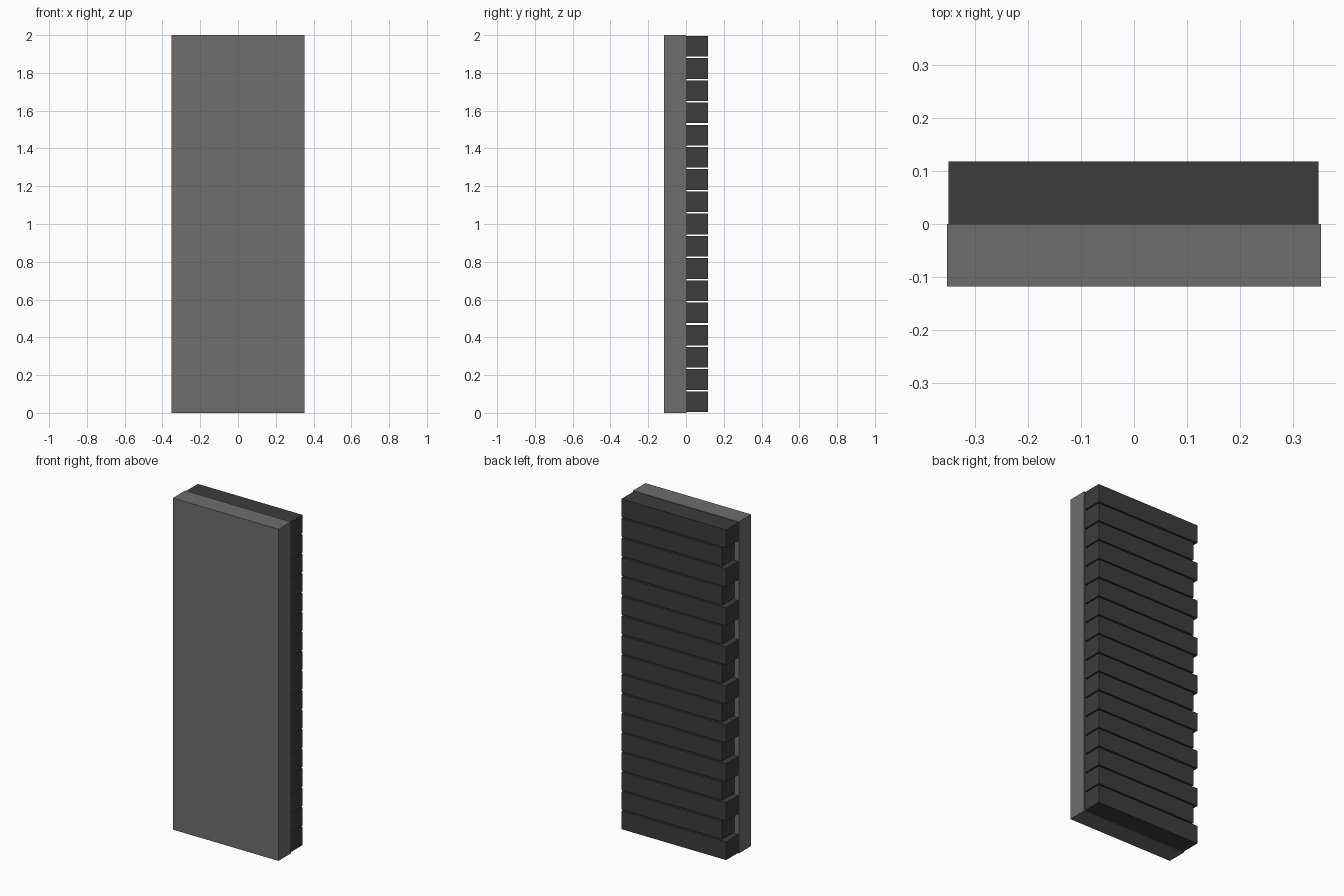
import bpy

if "Cube" in bpy.data.objects:
    bpy.data.objects.remove(bpy.data.objects["Cube"])


def material(name, color):
    m = bpy.data.materials.new(name)
    m.diffuse_color = (*color, 1.0)
    m.use_nodes = True
    m.node_tree.nodes["Principled BSDF"].inputs["Base Color"].default_value = m.diffuse_color
    return m


def box(name, lo, hi, mat):
    bpy.ops.mesh.primitive_cube_add(size=1, location=[(a + b) / 2 for a, b in zip(lo, hi)])
    ob = bpy.context.object
    ob.name = name
    ob.scale = [b - a for a, b in zip(lo, hi)]
    bpy.ops.object.transform_apply(location=False, rotation=False, scale=True)
    ob.data.materials.append(mat)
    return ob


plaster = material("plaster", (0.16, 0.155, 0.147))
brick = material("dark_brick", (0.045, 0.045, 0.047))

HEIGHT, DEPTH, HALF_WIDTH = 2.0, 0.1175, 0.3525
ROWS, GAP = 17, 0.008
pitch = HEIGHT / ROWS

# Smooth front slab
box("front_slab", (-HALF_WIDTH, -DEPTH, 0), (HALF_WIDTH, 0, HEIGHT), plaster)

# Brick courses on the back, every second one stepped in at the left end
for i in range(ROWS):
    left = -0.35 if i % 2 == 0 else -0.322
    box(f"brick_course_{i + 1}",
        (left, 0, i * pitch + GAP / 2),
        (0.348, DEPTH, (i + 1) * pitch - GAP / 2), brick)
